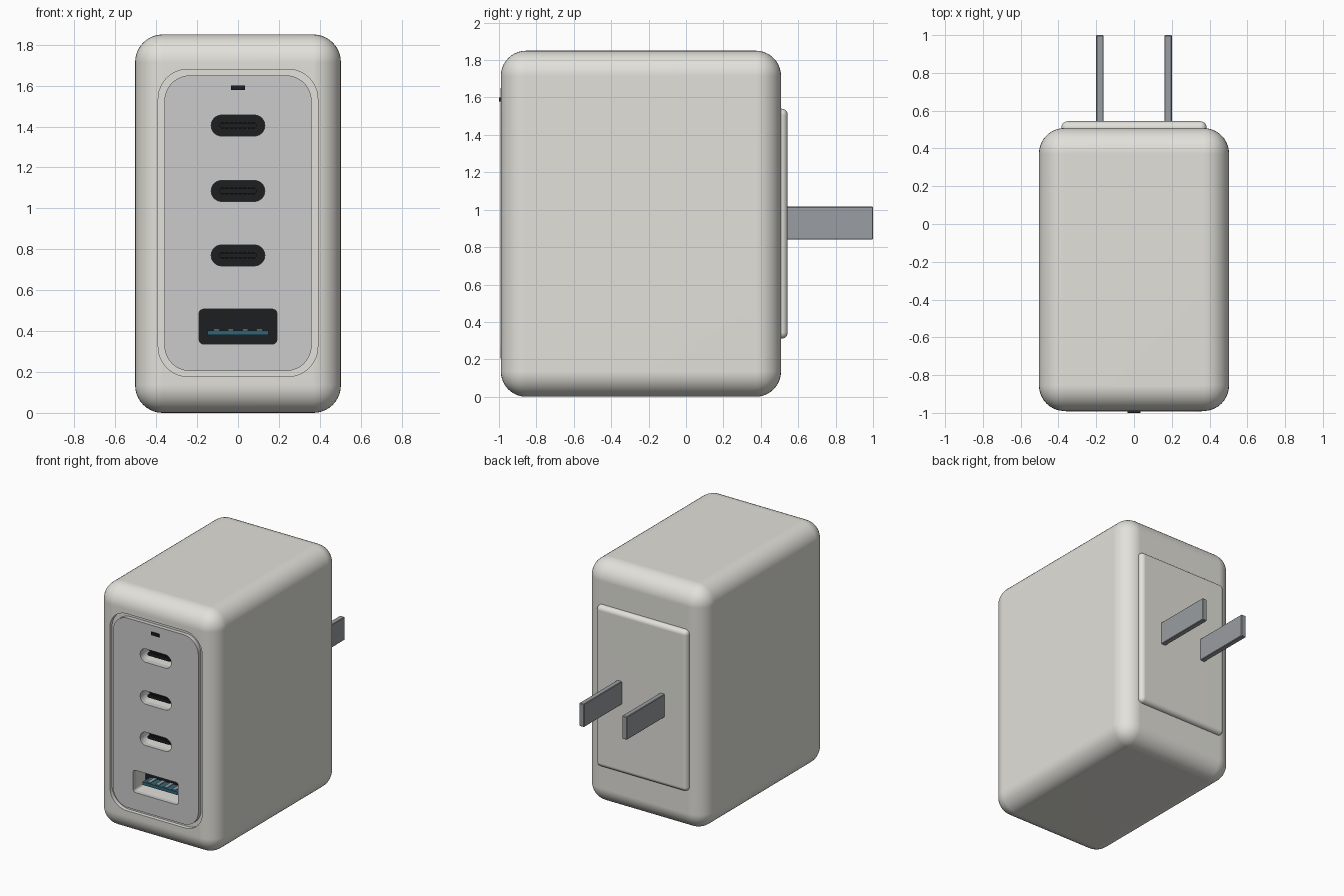
import bpy, bmesh, math
from mathutils import Vector

if "Cube" in bpy.data.objects:
    bpy.data.objects.remove(bpy.data.objects["Cube"])


def material(name, rgb):
    m = bpy.data.materials.new(name)
    m.diffuse_color = (*rgb, 1)
    m.use_nodes = True
    m.node_tree.nodes["Principled BSDF"].inputs["Base Color"].default_value = m.diffuse_color
    return m


SHELL = material("warm_grey", (0.76, 0.75, 0.70))
PANEL = material("mid_grey", (0.52, 0.52, 0.52))
METAL = material("steel", (0.32, 0.34, 0.36))
BLACK = material("black", (0.012, 0.013, 0.014))
BLUE = material("blue", (0.03, 0.13, 0.19))


def finish(name, bm, mat):
    bmesh.ops.recalc_face_normals(bm, faces=bm.faces)
    me = bpy.data.meshes.new(name)
    bm.to_mesh(me)
    bm.free()
    ob = bpy.data.objects.new(name, me)
    bpy.context.collection.objects.link(ob)
    if mat:
        me.materials.append(mat)
    return ob


def activate(ob):
    bpy.ops.object.select_all(action='DESELECT')
    ob.select_set(True)
    bpy.context.view_layer.objects.active = ob


def box(name, x, y, z, mat, bevel=0.0, segs=1):
    """Box from (min, max) ranges with optional rounded edges."""
    bm = bmesh.new()
    bmesh.ops.create_cube(bm, size=1)
    for v in bm.verts:
        v.co = Vector([(r[0] + r[1]) / 2 + c * (r[1] - r[0]) for r, c in zip((x, y, z), v.co)])
    if bevel:
        bmesh.ops.bevel(bm, geom=bm.edges[:], offset=bevel, segments=segs, profile=0.5, affect='EDGES')
    return finish(name, bm, mat)


def slab(name, hw, z, r, y, mat=None, segs=10):
    """Rounded rectangle in xz, extruded along y."""
    bm = bmesh.new()
    pts = []
    for i, (cx, cz) in enumerate(((hw - r, z[1] - r), (r - hw, z[1] - r), (r - hw, z[0] + r), (hw - r, z[0] + r))):
        for k in range(segs + 1):
            a = math.pi / 2 * (i + k / segs)
            pts.append((cx + r * math.cos(a), y[0], cz + r * math.sin(a)))
    verts = [bm.verts.new(p) for p in pts]
    bmesh.ops.remove_doubles(bm, verts=verts, dist=1e-5)
    face = bm.faces.new([v for v in verts if v.is_valid])
    ext = bmesh.ops.extrude_face_region(bm, geom=[face])
    moved = [g for g in ext["geom"] if isinstance(g, bmesh.types.BMVert)]
    bmesh.ops.translate(bm, verts=moved, vec=(0, y[1] - y[0], 0))
    return finish(name, bm, mat)


def cut(ob, cutters):
    activate(ob)
    for c in cutters:
        m = ob.modifiers.new("cut", 'BOOLEAN')
        m.operation, m.solver, m.object = 'DIFFERENCE', 'EXACT', c
        bpy.ops.object.modifier_apply(modifier=m.name)


def smooth(ob):
    activate(ob)
    bpy.ops.object.shade_smooth_by_angle(angle=math.radians(32))
    w = ob.modifiers.new("weighted", 'WEIGHTED_NORMAL')
    w.keep_sharp = True


# Shell, front panel and port openings
body = box("charger_body", (-0.503, 0.503), (-0.99, 0.508), (0, 1.85), SHELL, 0.135, 10)
panel = slab("front_panel", 0.36, (0.205, 1.65), 0.125, (-0.992, -0.95), PANEL, 12)

C_PORTS = (1.405, 1.085, 0.77)
A_PORT = (0.337, 0.507)
recess = slab("recess_cutter", 0.39, (0.178, 1.68), 0.145, (-1.1, -0.96), None, 12)
ports = [slab("port_cutter", 0.131, (z - 0.051, z + 0.051), 0.0505, (-1.1, -0.88)) for z in C_PORTS]
ports.append(slab("port_cutter", 0.19, A_PORT, 0.02, (-1.1, -0.84), None, 5))
cut(body, [recess] + ports)
cut(panel, ports)
for c in [recess] + ports:
    bpy.data.objects.remove(c)

# Small connector ports: dark back, tongue and row of contacts
for n, z in enumerate(C_PORTS, 1):
    slab(f"small_port_back_{n}", 0.134, (z - 0.054, z + 0.054), 0.053, (-0.885, -0.87), BLACK)
    slab(f"small_port_tongue_{n}", 0.092, (z - 0.012, z + 0.012), 0.011, (-0.96, -0.88), BLACK, 4)
    for k in range(8):
        x = -0.077 + 0.022 * k
        box(f"small_port_contact_{n}_{k}", (x - 0.006, x + 0.006), (-0.95, -0.88), (z - 0.017, z + 0.017), BLACK)

# Large connector port: dark back, blue tongue and four contacts
slab("large_port_back", 0.193, (A_PORT[0] - 0.003, A_PORT[1] + 0.003), 0.02, (-0.845, -0.83), BLACK, 5)
box("large_port_tongue", (-0.15, 0.15), (-0.935, -0.84), (0.38, 0.404), BLUE)
for k in range(4):
    x = -0.105 + 0.07 * k
    box(f"large_port_contact_{k}", (x - 0.014, x + 0.014), (-0.925, -0.84), (0.40, 0.409), METAL)

# Status light
box("status_light", (-0.034, 0.034), (-1.0, -0.97), (1.578, 1.601), BLACK)

# Raised back plate
plate = box("back_plate", (-0.385, 0.385), (0.43, 0.544), (0.31, 1.54), SHELL, 0.034, 6)

# Two plug blades with holes
bm = bmesh.new()
bmesh.ops.create_cone(bm, cap_ends=True, segments=32, radius1=0.031, radius2=0.031, depth=1)
for v in bm.verts:
    v.co = Vector((v.co.z, 0.9 + v.co.y, 0.928 + v.co.x))
hole = finish("hole_cutter", bm, None)
blades = []
for side, s in (("left", -1), ("right", 1)):
    blade = box(f"plug_blade_{side}", (0.181 * s - 0.02, 0.181 * s + 0.02), (0.5, 1.0), (0.84, 1.016), METAL, 0.004, 1)
    cut(blade, [hole])
    blades.append(blade)
bpy.data.objects.remove(hole)

for ob in [body, panel, plate] + blades:
    smooth(ob)
